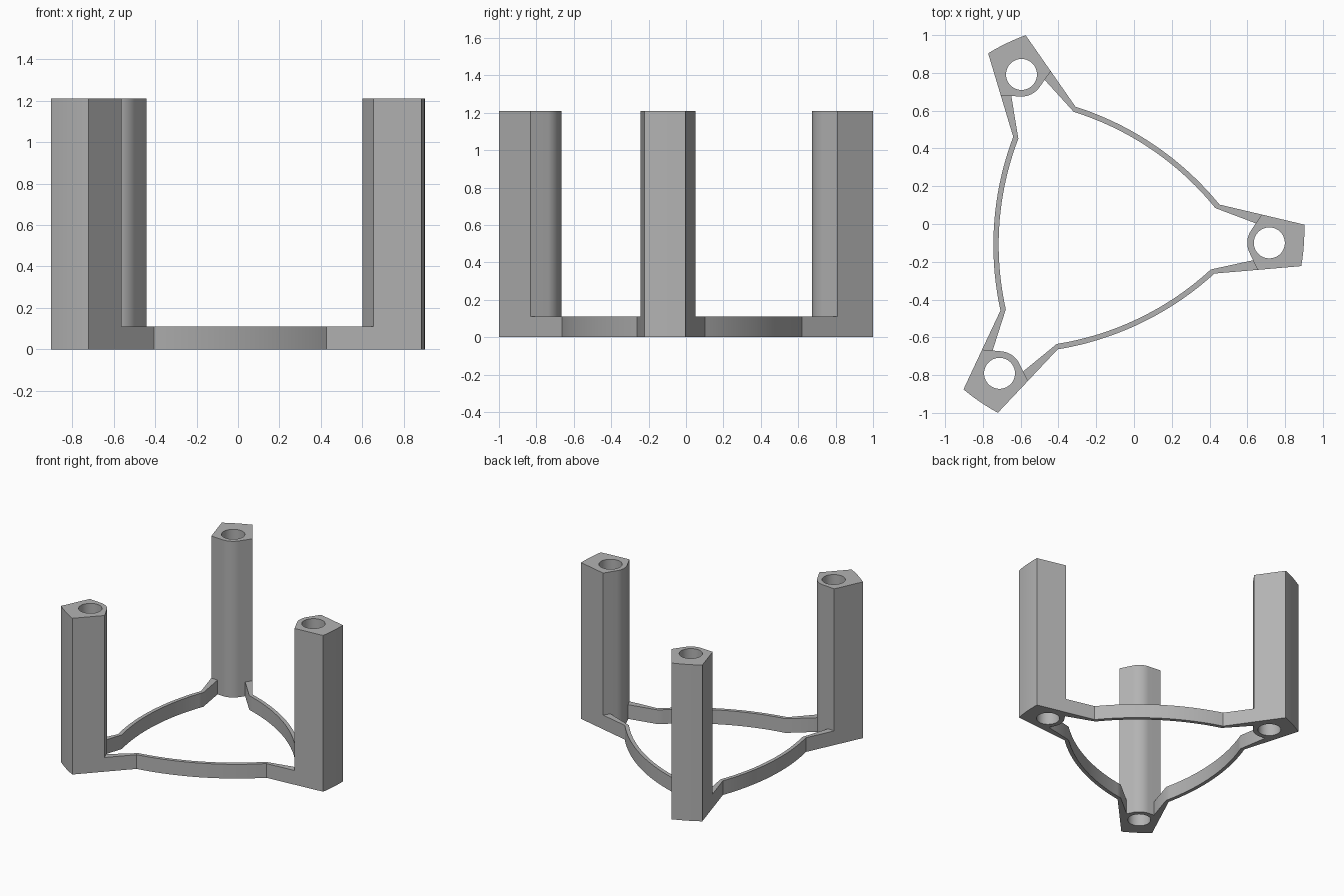
import bpy, bmesh
from math import sin, cos, asin, atan2, acos, radians, pi, hypot
from mathutils import Vector, Matrix

cube = bpy.data.objects.get("Cube")
if cube:
    bpy.data.objects.remove(cube, do_unlink=True)

HEIGHT, BASE = 1.21, 0.11          # post and ring heights
RIM, HALF = 1.099, radians(5.75)   # curved outer wall of a post
HUB, TUBE, HOLE = 0.916, 0.117, 0.082
BEND_OUT = Vector((0.638, 0.183))  # where a straight leg meets the arc
BEND_IN = Vector((0.617, 0.163))
SAG = 0.067                        # bulge of the arc
JOINT = Vector((0.864, 0.147))     # where the flat side wall turns inward
JOINT_IN = Vector((0.837, 0.098))
PLACE = Matrix.Translation((-0.197, -0.033, 0)) @ Matrix.Rotation(radians(-4.2), 4, 'Z')

grey = bpy.data.materials.new("Grey plastic")
grey.use_nodes = True
colour = (0.45, 0.45, 0.45, 1)
grey.diffuse_color = colour
grey.node_tree.nodes["Principled BSDF"].inputs["Base Color"].default_value = colour


def prism(name, loops, height, turn):
    """Extrude an outline, with optional hole loops, upward from the ground."""
    bm = bmesh.new()
    edges = []
    for loop in loops:
        vs = [bm.verts.new((p[0], p[1], 0)) for p in loop]
        edges += [bm.edges.new((v, vs[i - 1])) for i, v in enumerate(vs)]
    bmesh.ops.triangle_fill(bm, edges=edges, use_beauty=True, normal=(0, 0, 1))
    up = bmesh.ops.extrude_face_region(bm, geom=bm.faces[:], use_keep_orig=True)
    bmesh.ops.translate(bm, vec=(0, 0, height),
                        verts=[g for g in up["geom"] if isinstance(g, bmesh.types.BMVert)])
    bmesh.ops.recalc_face_normals(bm, faces=bm.faces[:])
    bm.transform(PLACE @ Matrix.Rotation(turn, 4, 'Z'))
    mesh = bpy.data.meshes.new(name)
    bm.to_mesh(mesh)
    bm.free()
    mesh.materials.append(grey)
    obj = bpy.data.objects.new(name, mesh)
    bpy.context.collection.objects.link(obj)
    bpy.ops.object.select_all(action='DESELECT')
    obj.select_set(True)
    bpy.context.view_layer.objects.active = obj
    bpy.ops.object.shade_smooth_by_angle(angle=radians(30))


def arc(cx, cy, r, start, end, n):
    return [(cx + r * cos(start + (end - start) * i / n),
             cy + r * sin(start + (end - start) * i / n)) for i in range(n + 1)]


def mirrored(p, axis):
    """Reflect a point across the line through the centre at the given angle."""
    c, s = cos(2 * axis), sin(2 * axis)
    return Vector((c * p.x + s * p.y, s * p.x - c * p.y))


def bulge(p, sag, n=24):
    """Arc from p to its mirror image across the middle of an arm."""
    q = mirrored(p, pi / 3)
    half = (q - p).length / 2
    r = (half * half + sag * sag) / (2 * sag)
    out = Vector((cos(pi / 3), sin(pi / 3)))
    c = (p + q) / 2 - out * (r - sag)
    a = asin(half / r)
    return arc(c.x, c.y, r, pi / 3 - a, pi / 3 + a, n)


# Post outline: curved rim, flat sides, then walls tangent to the tube
d = JOINT - Vector((HUB, 0))
touch = atan2(d.y, d.x) + acos(TUBE / d.length)
post = (arc(0, 0, RIM, -HALF, HALF, 6) + [JOINT]
        + arc(HUB, 0, TUBE, touch, 2 * pi - touch, 14) + [(JOINT.x, -JOINT.y)])
bore = arc(HUB, 0, HOLE, 0, 2 * pi, 48)[:-1]

# Arm outline: straight legs at both ends of a thin outward arc
arm = ([JOINT] + bulge(BEND_OUT, SAG)
       + [mirrored(JOINT, pi / 3), mirrored(JOINT_IN, pi / 3)]
       + bulge(BEND_IN, SAG)[::-1] + [JOINT_IN])

for i, (p, a) in enumerate((("right_post", "back_arm"),
                            ("back_post", "side_arm"),
                            ("front_post", "front_arm"))):
    turn = i * 2 * pi / 3
    prism(p, [post, bore], HEIGHT, turn)
    prism(a, [arm], BASE, turn)
